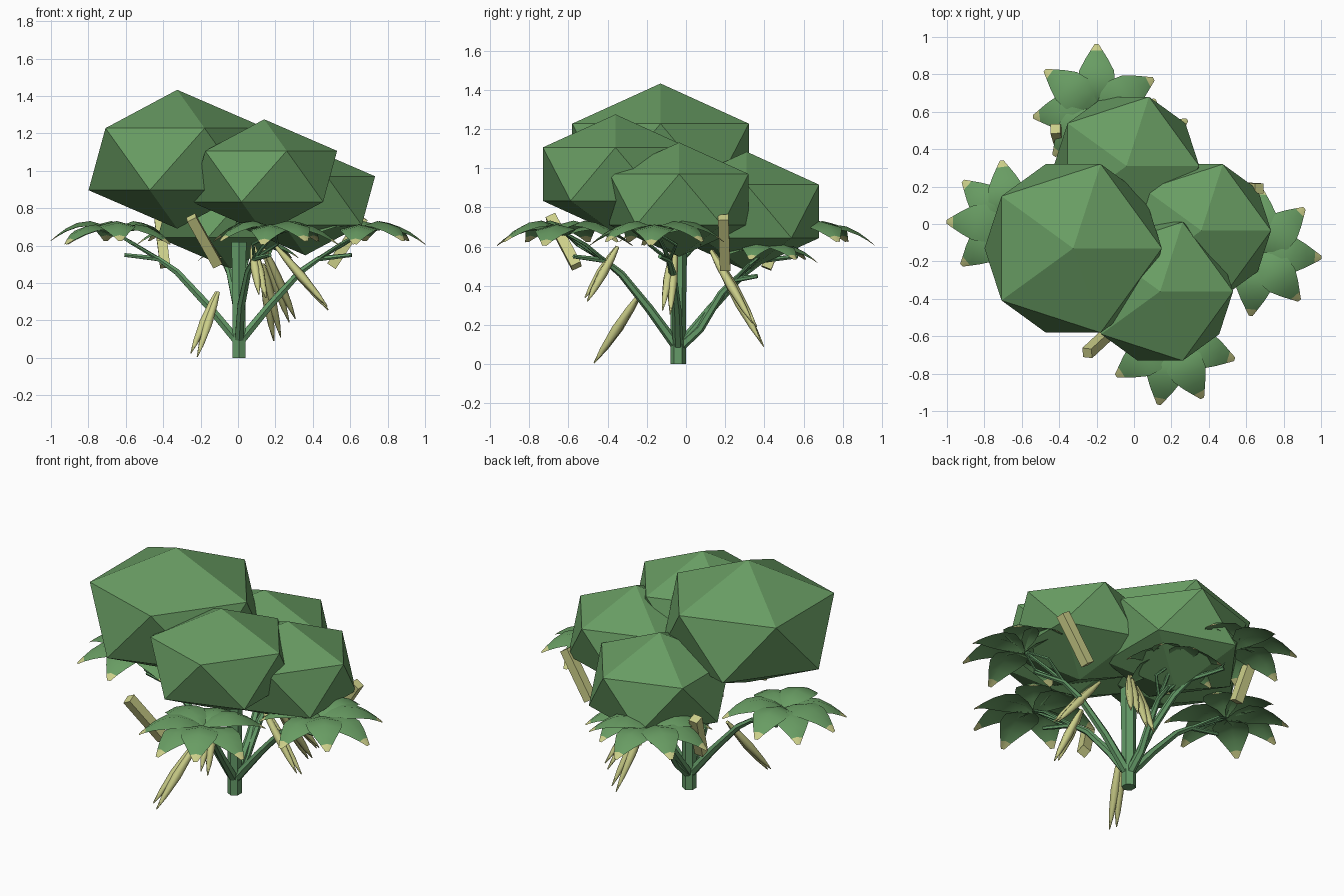
import bpy, bmesh, math
from mathutils import Vector, Matrix

cube = bpy.data.objects.get("Cube")
if cube:
    bpy.data.objects.remove(cube)


def material(name, rgb):
    m = bpy.data.materials.new(name)
    m.use_nodes = True
    m.diffuse_color = (*rgb, 1)
    m.node_tree.nodes["Principled BSDF"].inputs["Base Color"].default_value = (*rgb, 1)
    return m


GREEN = material("leaf green", (0.14, 0.335, 0.125))
STEM = material("stem green", (0.13, 0.33, 0.14))
PALE = material("pale yellow green", (0.6, 0.62, 0.25))


def finish(name, bm, mats, smooth=None):
    mesh = bpy.data.meshes.new(name)
    bm.to_mesh(mesh)
    bm.free()
    for m in mats:
        mesh.materials.append(m)
    obj = bpy.data.objects.new(name, mesh)
    bpy.context.collection.objects.link(obj)
    if smooth:
        bpy.ops.object.select_all(action='DESELECT')
        obj.select_set(True)
        bpy.context.view_layer.objects.active = obj
        bpy.ops.object.shade_smooth_by_angle(angle=math.radians(smooth))


def add_tube(bm, path, radii, sides=6):
    """Skin rings of the given radii along a path."""
    pts = [Vector(p) for p in path]
    rings = []
    for i, p in enumerate(pts):
        axis = pts[min(i + 1, len(pts) - 1)] - pts[max(i - 1, 0)]
        turn = Vector((0, 0, 1)).rotation_difference(axis.normalized())
        ring = []
        for k in range(sides):
            a = math.tau * (k + 0.5) / sides
            ring.append(bm.verts.new(p + turn @ (Vector((math.cos(a), math.sin(a), 0)) * radii[i])))
        rings.append(ring)
    for low, high in zip(rings, rings[1:]):
        for k in range(sides):
            n = (k + 1) % sides
            bm.faces.new((low[k], low[n], high[n], high[k]))
    bm.faces.new(rings[0][::-1])
    bm.faces.new(rings[-1])


# Faceted foliage crowns
CROWNS = {
    "large_crown": ((-0.325, -0.13, 1.062), 0.53),
    "front_crown": ((0.14, -0.36, 0.97), 0.436),
    "left_crown": ((0.36, -0.035, 0.84), 0.417),
    "back_crown": ((-0.04, 0.31, 0.78), 0.435),
}
for name, (centre, r) in CROWNS.items():
    bm = bmesh.new()
    bmesh.ops.create_icosphere(bm, subdivisions=1, radius=r)
    bmesh.ops.scale(bm, vec=(1, 1, 0.7), verts=bm.verts)
    bmesh.ops.translate(bm, vec=centre, verts=bm.verts)
    finish(name, bm, [GREEN])

# Trunk
ROOT = Vector((0.005, -0.04, 0))
bm = bmesh.new()
add_tube(bm, [ROOT, ROOT + Vector((0, 0, 0.3)), ROOT + Vector((0, 0, 0.62))], [0.04, 0.04, 0.046])
finish("trunk", bm, [STEM], 30)

# Leaf rosettes: centre, size, leaf angles
ROSETTES = {
    "right": ((-0.66, 0.0, 0.67), 1.0, (98, 138, 178, 220, 275, 330, 40)),
    "left": ((0.66, -0.15, 0.67), 1.0, (43, -5, -49, -96, 87, 140, 205)),
    "front": ((0.2, -0.62, 0.67), 1.03, (-147, -101, -62, -17, 50, 100, 160)),
    "back": ((-0.2, 0.62, 0.67), 1.0, (27, 90, 144, 188, 228, 290, 340)),
    "inner": ((0.06, 0.4, 0.57), 0.8, (35, 80, 130, 180, 235, 290, 345)),
}
# Leaf outline: distance out, half width, height
LEAF = [(0.0, 0.01, 0.0), (0.06, 0.065, 0.035), (0.13, 0.1, 0.055), (0.2, 0.093, 0.045),
        (0.26, 0.062, 0.015), (0.308, 0.032, -0.02), (0.343, 0.01, -0.05)]


def add_leaf(bm, centre, angle, size, lift):
    turn = Matrix.Translation(centre) @ Matrix.Rotation(angle, 4, 'Z') @ Matrix.Scale(size, 4)
    rows = []
    for d, w, h in LEAF:
        rows.append([bm.verts.new(turn @ Vector((d, s * w, h + lift - abs(s) * w * 0.25)))
                     for s in (-1, 0, 1)])
    for i, (a, b) in enumerate(zip(rows, rows[1:])):
        for k in range(2):
            f = bm.faces.new((a[k], b[k], b[k + 1], a[k + 1]))
            f.material_index = int(i == len(LEAF) - 2)


for name, (c, size, angles) in ROSETTES.items():
    centre = Vector(c)
    bm = bmesh.new()
    for k, angle in enumerate(angles):
        add_leaf(bm, centre, math.radians(angle), size, 0.006 - 0.018 * (k % 2))
    finish(name + "_leaves", bm, [GREEN, PALE], 50)

    # Arching branch with a fork below each rosette, bending late to the side
    out = centre - ROOT
    top = centre.z - 0.67
    bend_x, bend_y = (1, 2) if abs(out.x) > abs(out.y) else (2, 1)

    def along(t, z):
        return ROOT + Vector((out.x * t ** bend_x, out.y * t ** bend_y, z))

    bm = bmesh.new()
    add_tube(bm, [along(0, 0.08), along(0.25, 0.28 + top), along(0.5, 0.46 + top),
                  along(0.65, 0.53 + top), along(0.92, 0.55 + top)],
             [0.027, 0.023, 0.019, 0.015, 0.011])
    add_tube(bm, [along(0.6, 0.51 + top), along(0.8, 0.59 + top), along(1, 0.67 + top)],
             [0.013, 0.011, 0.009])
    side = Vector((-out.y, out.x, 0)).normalized() * 0.07
    for s in (-1, 1):
        add_tube(bm, [along(0.65, 0.53 + top), along(0.85, 0.61 + top) + side * s, along(1, 0.67 + top)],
                 [0.011, 0.009, 0.007])
    finish(name + "_branch", bm, [STEM], 50)

# Hanging twin seed pods: top and tip
PODS = [((-0.11, -0.24, 0.35), (-0.235, -0.46, 0.015)),
        ((0.13, 0.17, 0.5), (0.21, 0.39, 0.1)),
        ((0.14, 0.13, 0.58), (0.29, 0.35, 0.2)),
        ((0.2, -0.06, 0.6), (0.48, -0.1, 0.265)),
        ((0.08, -0.35, 0.6), (0.13, -0.51, 0.33))]
SPINDLE = [(0, 0.009), (0.2, 0.019), (0.5, 0.025), (0.8, 0.016), (1, 0.003)]
for n, (a, b) in enumerate(PODS):
    a, b = Vector(a), Vector(b)
    spread = (b - a).cross(Vector((0, 0, 1))).normalized() * 0.014
    bm = bmesh.new()
    for s in (-1, 1):
        path = [a.lerp(b, t) + spread * s * (0.4 + t) + Vector((0, 0, 0.01 * s * t)) for t, r in SPINDLE]
        add_tube(bm, path, [r for t, r in SPINDLE], 6)
    finish("seed_pod_%d" % (n + 1), bm, [PALE], 70)

# Square cut sticks
STICKS = [((-0.25, -0.69, 0.75), (-0.11, -0.56, 0.5)),
          ((0.67, 0.19, 0.75), (0.5, 0.2, 0.49)),
          ((-0.42, 0.51, 0.74), (-0.39, 0.41, 0.49))]
for n, (a, b) in enumerate(STICKS):
    bm = bmesh.new()
    add_tube(bm, [b, a], [0.038, 0.038], 4)
    finish("stick_%d" % (n + 1), bm, [PALE])
